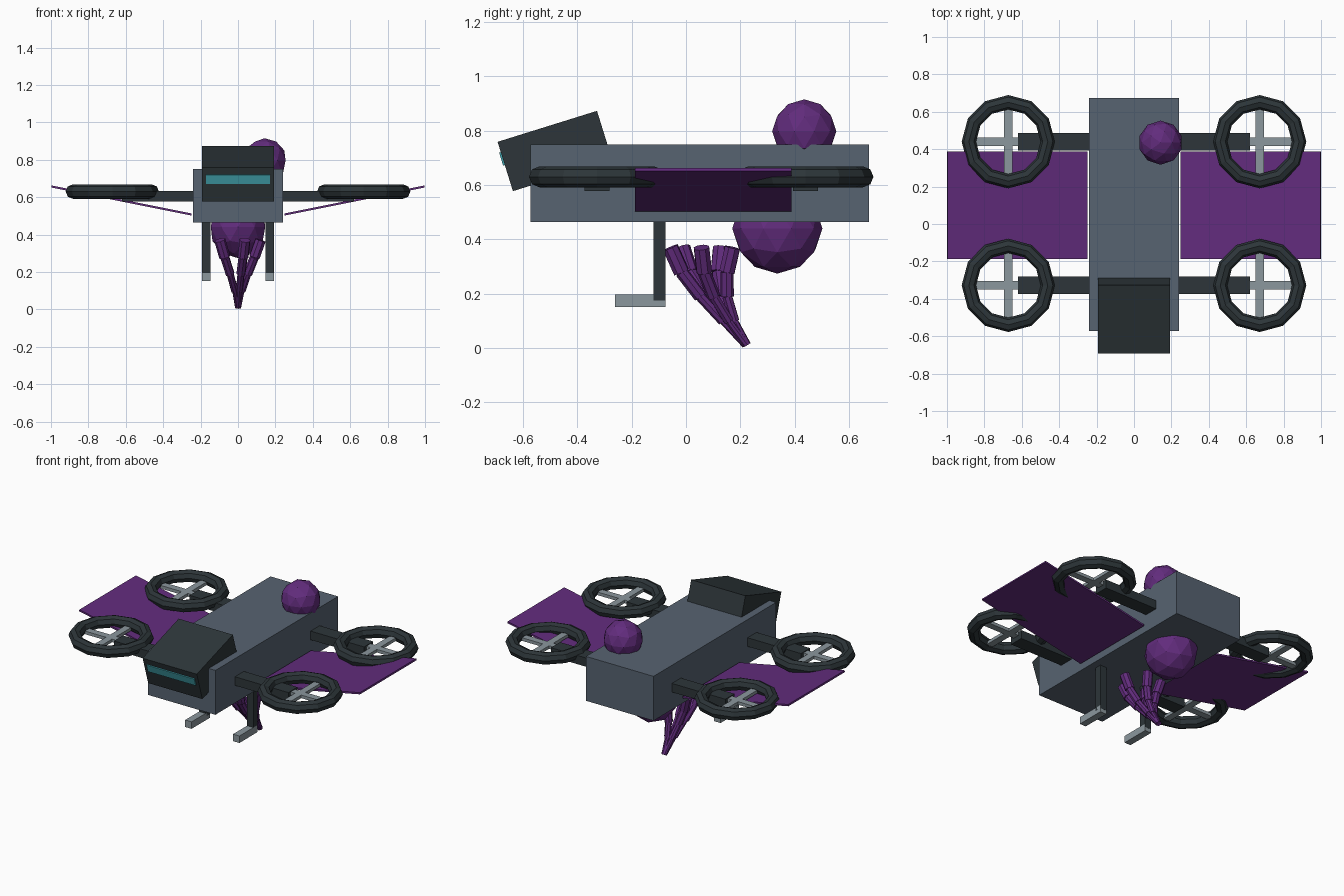
import bpy, math
from mathutils import Vector

if "Cube" in bpy.data.objects:
    bpy.data.objects.remove(bpy.data.objects["Cube"])


def material(name, rgb):
    m = bpy.data.materials.new(name)
    m.use_nodes = True
    m.diffuse_color = (*rgb, 1)
    m.node_tree.nodes["Principled BSDF"].inputs["Base Color"].default_value = (*rgb, 1)
    return m


SLATE = material("slate grey", (0.095, 0.125, 0.165))
DARK = material("dark grey", (0.026, 0.036, 0.041))
STEEL = material("light steel", (0.26, 0.31, 0.34))
PURPLE = material("purple", (0.122, 0.025, 0.205))
CYAN = material("cyan glow", (0.055, 0.37, 0.43))


def finish(name, mat):
    ob = bpy.context.object
    ob.name = name
    ob.data.materials.clear()
    ob.data.materials.append(mat)
    return ob


def box(name, mat, loc, size, rot=(0, 0, 0)):
    bpy.ops.mesh.primitive_cube_add(size=1, location=loc, rotation=rot)
    ob = finish(name, mat)
    ob.scale = size
    return ob


def ball(name, loc, radius, squash=1):
    bpy.ops.mesh.primitive_ico_sphere_add(subdivisions=2, radius=radius, location=loc)
    finish(name, PURPLE).scale.x = squash


def tube(name, mat, a, b, radius):
    a, b = Vector(a), Vector(b)
    bpy.ops.mesh.primitive_cylinder_add(vertices=8, radius=radius, depth=(b - a).length,
                                        location=(a + b) / 2)
    ob = finish(name, mat)
    ob.rotation_euler = (b - a).to_track_quat("Z", "Y").to_euler()


# Hull
box("hull", SLATE, (0, 0.05, 0.607), (0.48, 1.245, 0.285))

# Tilted head with a glowing visor set on its front face
tilt = math.radians(17.3)
head_centre = Vector((0, -0.482, 0.725))
head = box("head", DARK, head_centre, (0.385, 0.383, 0.19), (tilt, 0, 0))
visor_offset = Vector((0, -0.1935, 0.03))
visor_offset.rotate(head.rotation_euler)
box("visor", CYAN, head_centre + visor_offset, (0.34, 0.009, 0.05), (tilt, 0, 0))

# Organic growths above and below the hull
ball("top_growth", (0.142, 0.435, 0.797), 0.118)
ball("belly_growth", (0, 0.336, 0.44), 0.166, 0.92)

# Rotor arms, guard rings and crossed blades
for end, y in (("front", -0.328), ("rear", 0.44)):
    box(end + "_arm", DARK, (0, y, 0.605), (1.24, 0.092, 0.056))
    for side, s in (("left", 1), ("right", -1)):
        centre = (s * 0.672, y, 0.63)
        bpy.ops.mesh.primitive_torus_add(major_segments=12, minor_segments=8, location=centre,
                                         major_radius=0.211, minor_radius=0.0385)
        finish(f"{end}_{side}_rotor_ring", DARK)
        for axis, size in (("cross", (0.4, 0.044, 0.02)), ("long", (0.044, 0.4, 0.02))):
            box(f"{end}_{side}_{axis}_blade", STEEL, (centre[0], y, 0.618), size)

# Wings, landing legs and feet
for side, s in (("left", 1), ("right", -1)):
    slope = math.atan2(0.15, 0.75)
    box(side + "_wing", PURPLE, (s * 0.623, 0.1, 0.582), (0.764, 0.575, 0.011), (0, -s * slope, 0))
    box(side + "_leg", DARK, (s * 0.17, -0.097, 0.33), (0.045, 0.045, 0.31))
    box(side + "_foot", STEEL, (s * 0.17, -0.168, 0.174), (0.045, 0.186, 0.045))

# Ring of jointed tendrils that draw together and sweep back: height, spread, backward sweep
joints = [(0.37, 0.12, 0), (0.28, 0.088, 0.01), (0.19, 0.052, 0.045),
          (0.1, 0.022, 0.1), (0.012, 0.004, 0.165)]
for i in range(5):
    a = math.tau * i / 5
    path = [(r * math.cos(a), 0.057 + r * math.sin(a) + back, z) for z, r, back in joints]
    for k in range(4):
        tube(f"tendril_{i + 1}_segment_{k + 1}", PURPLE, path[k], path[k + 1], 0.03 - 0.0055 * k)
